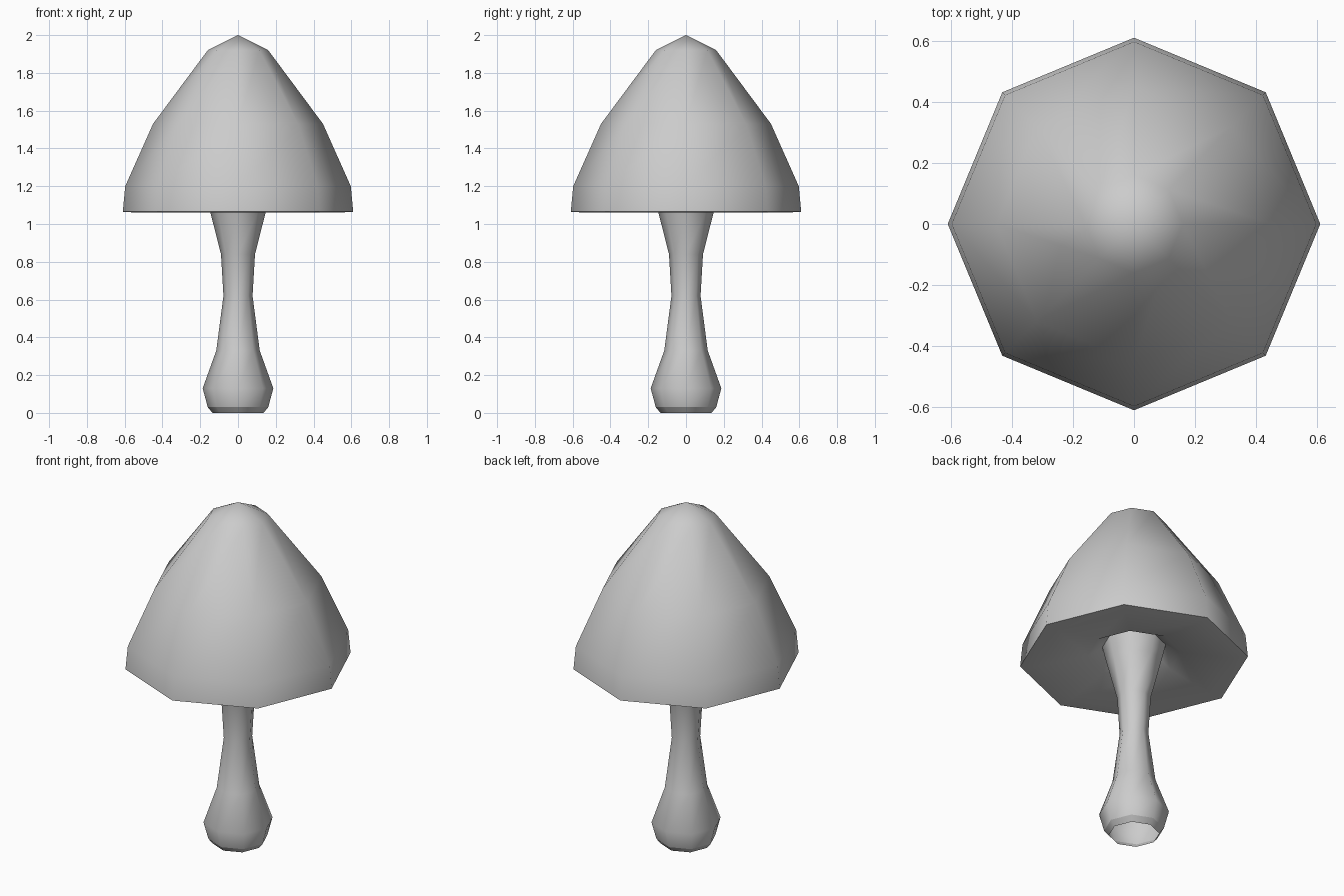
import bpy, bmesh, math

if "Cube" in bpy.data.objects:
    bpy.data.objects.remove(bpy.data.objects["Cube"])

SIDES = 8


def lathe(name, profile):
    """Revolve (radius, z) points round z; profile runs bottom to top on the outside."""
    bm = bmesh.new()
    rings = []
    for r, z in profile:
        if r == 0:
            rings.append([bm.verts.new((0, 0, z))] * SIDES)
        else:
            rings.append([bm.verts.new((r * math.cos(2 * math.pi * i / SIDES),
                                        r * math.sin(2 * math.pi * i / SIDES), z))
                          for i in range(SIDES)])
    for low, high in zip(rings, rings[1:]):
        for i in range(SIDES):
            j = (i + 1) % SIDES
            corners = [low[i], low[j], high[j], high[i]]
            bm.faces.new(list(dict.fromkeys(corners)))
    mesh = bpy.data.meshes.new(name)
    bm.to_mesh(mesh)
    bm.free()
    obj = bpy.data.objects.new(name, mesh)
    bpy.context.collection.objects.link(obj)
    bpy.ops.object.select_all(action='DESELECT')
    obj.select_set(True)
    bpy.context.view_layer.objects.active = obj
    bpy.ops.object.shade_smooth_by_angle(angle=math.radians(60))
    return obj


# Cap: shallow hollow underside, rolled rim, bell-shaped top
lathe("cap", [(0.17, 1.16), (0.25, 1.11), (0.53, 1.06), (0.61, 1.065),
              (0.597, 1.20), (0.45, 1.53), (0.16, 1.92), (0, 2.0)])

# Stem: bulbous below, narrow waist, flaring up into the cap
lathe("stem", [(0.16, 0.03), (0.187, 0.13), (0.115, 0.33), (0.077, 0.62),
               (0.09, 0.84), (0.146, 1.06), (0.17, 1.16)])

# Chamfered, open foot of the stem
lathe("stem_foot", [(0.135, 0.0), (0.16, 0.03)])
